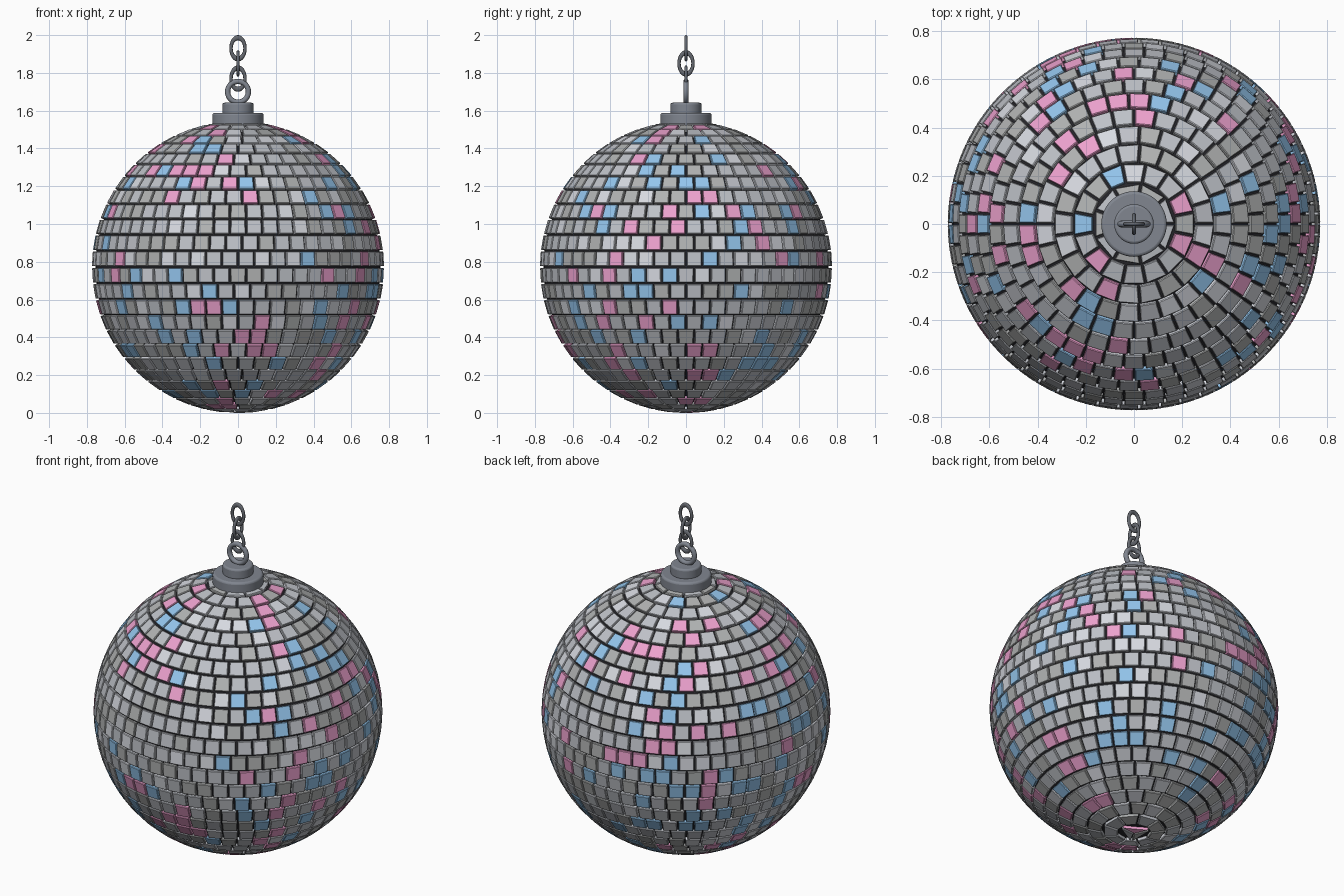
import bpy, bmesh, math, random
from mathutils import Vector

if "Cube" in bpy.data.objects:
    bpy.data.objects.remove(bpy.data.objects["Cube"])

random.seed(7)
R, CZ, ROWS = 0.773, 0.772, 28


def material(name, rgb):
    m = bpy.data.materials.new(name)
    m.diffuse_color = (*rgb, 1)
    m.use_nodes = True
    m.node_tree.nodes["Principled BSDF"].inputs["Base Color"].default_value = m.diffuse_color
    return m


def finish(name, mat, angle=None):
    ob = bpy.context.object
    ob.name = name
    ob.data.materials.append(mat)
    if angle:
        bpy.ops.object.shade_smooth_by_angle(angle=math.radians(angle))
    return ob


dark = material("core_dark", (0.02, 0.02, 0.025))
metal = material("metal", (0.22, 0.24, 0.28))
steel = material("chain_steel", (0.13, 0.14, 0.16))
tile_mats = [material("mirror_silver", (0.52, 0.54, 0.58)),
             material("mirror_grey", (0.44, 0.45, 0.45)),
             material("mirror_bright", (0.68, 0.70, 0.75)),
             material("mirror_pink", (0.85, 0.36, 0.62)),
             material("mirror_blue", (0.30, 0.57, 0.86))]

# Dark core showing in the gaps
bpy.ops.mesh.primitive_uv_sphere_add(segments=64, ring_count=32, radius=R - 0.018, location=(0, 0, CZ))
finish("core", dark, 40)


# Mirror tiles: chamfered flat trapezoids in rings, alternate rings shifted by half a tile
def tile_ring(bm, t0, t1, a0, a1, inset, radius):
    verts = []
    for t, s, corner in ((t0, 1, (a0, a1)), (t1, -1, (a1, a0))):
        tt = max(t + s * inset / R, 0.003)
        tt = min(tt, math.pi - 0.003)
        d = min(inset / (R * math.sin(tt)), (a1 - a0) * 0.4)
        pair = (corner[0] + d, corner[1] - d) if s == 1 else (corner[0] - d, corner[1] + d)
        for a in pair:
            verts.append(bm.verts.new(Vector((math.sin(tt) * math.cos(a), math.sin(tt) * math.sin(a),
                                              math.cos(tt))) * radius))
    return verts


bm = bmesh.new()
for row in range(ROWS):
    t0, t1 = math.pi * row / ROWS, math.pi * (row + 1) / ROWS
    n = max(3, round(2 * ROWS * math.sin((t0 + t1) / 2)))
    step = 2 * math.pi / n
    shift = -0.5 if row % 2 == 0 else 0
    for i in range(n):
        a0 = (i + shift) * step
        rings = [tile_ring(bm, t0, t1, a0, a0 + step, g, r)
                 for g, r in ((0.0045, R - 0.025), (0.0045, R - 0.003), (0.0075, R))]
        faces = [bm.faces.new(rings[2]), bm.faces.new(rings[0][::-1])]
        for low, high in zip(rings, rings[1:]):
            for k in range(4):
                j = (k + 1) % 4
                faces.append(bm.faces.new((low[k], low[j], high[j], high[k])))
        m = random.choices(range(5), (36, 22, 18, 12, 12))[0]
        for f in faces:
            f.material_index = m
bmesh.ops.recalc_face_normals(bm, faces=bm.faces)
mesh = bpy.data.meshes.new("mirror_tiles")
bm.to_mesh(mesh)
bm.free()
tiles = bpy.data.objects.new("mirror_tiles", mesh)
tiles.location.z = CZ
for m in tile_mats:
    mesh.materials.append(m)
bpy.context.collection.objects.link(tiles)


# Stepped cap
def disc(name, radius, z0, z1, bevel):
    bpy.ops.mesh.primitive_cylinder_add(vertices=48, radius=radius, depth=z1 - z0,
                                        location=(0, 0, (z0 + z1) / 2))
    ob = finish(name, metal)
    b = ob.modifiers.new("bevel", "BEVEL")
    b.width, b.segments = bevel, 3
    b.limit_method = 'ANGLE'
    bpy.ops.object.shade_smooth_by_angle(angle=math.radians(40))


disc("cap_base", 0.136, 1.50, 1.588, 0.012)
disc("cap_top", 0.082, 1.58, 1.642, 0.010)


# Hanging loop and chain links
def ring(name, z, major, minor, turn, stretch, mat):
    bpy.ops.mesh.primitive_torus_add(major_radius=major, minor_radius=minor, major_segments=40,
                                     minor_segments=12, location=(0, 0, z),
                                     rotation=(math.pi / 2, 0, turn))
    bpy.context.object.scale = (1, stretch, 1)
    finish(name, mat, 60)


ring("hanging_loop", 1.70, 0.055, 0.014, 0, 1, metal)
for i in range(3):
    ring(f"chain_link_{i + 1}", 1.77 + 0.08 * i, 0.037, 0.009, math.pi / 2 * (i % 2), 1.52, steel)
